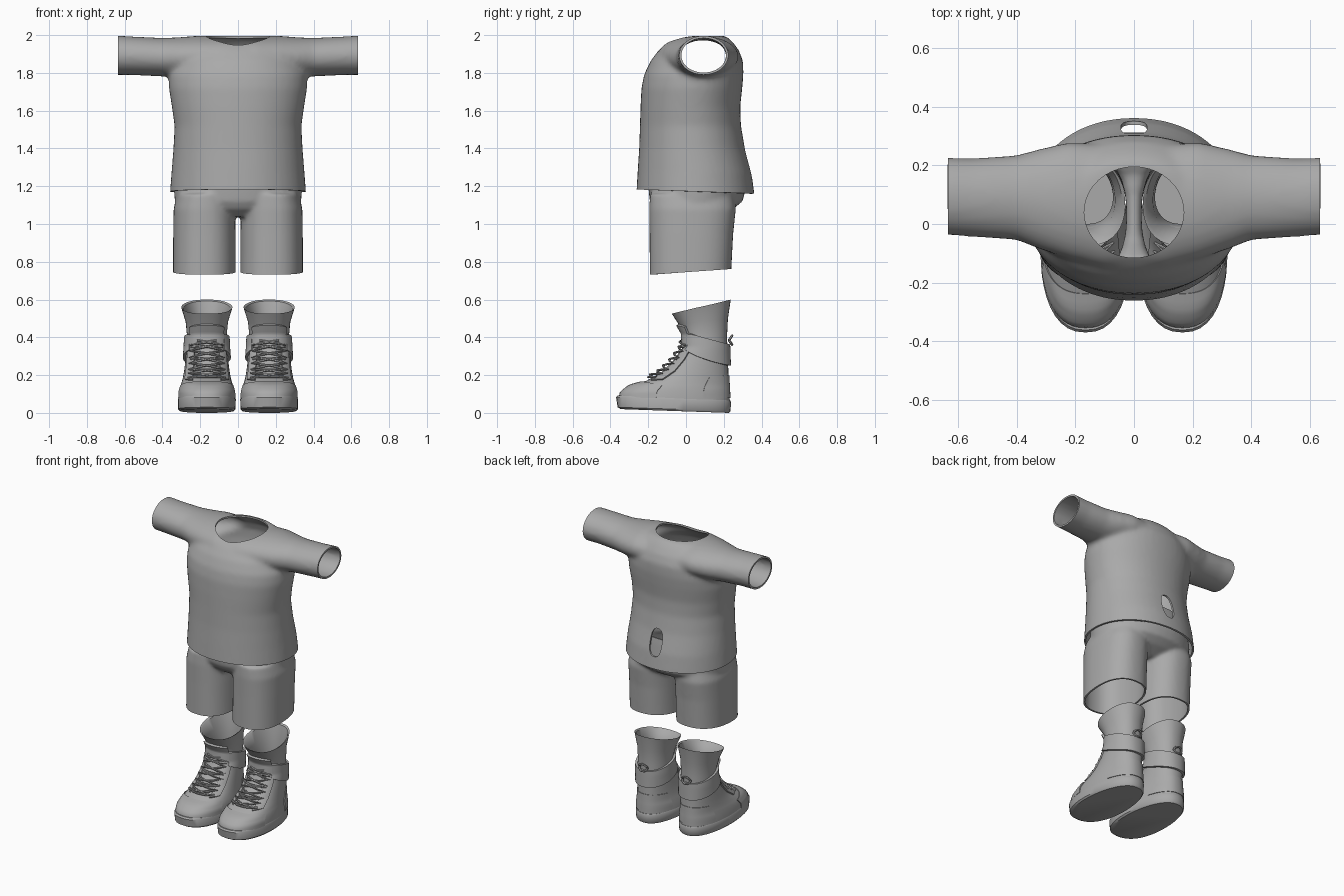
import bpy, bmesh, math
from mathutils import Vector

if "Cube" in bpy.data.objects:
    bpy.data.objects.remove(bpy.data.objects["Cube"])

grey = bpy.data.materials.new("plain grey")
grey.diffuse_color = (0.40, 0.40, 0.40, 1)
grey.use_nodes = True
grey.node_tree.nodes["Principled BSDF"].inputs["Base Color"].default_value = grey.diffuse_color
TAU = 2 * math.pi


def spow(v, p):
    return math.copysign(abs(v) ** p, v)


def mesh_object(name, verts, faces):
    me = bpy.data.meshes.new(name)
    me.from_pydata(verts, [], faces)
    ob = bpy.data.objects.new(name, me)
    bpy.context.collection.objects.link(ob)
    me.materials.append(grey)
    bm = bmesh.new()
    bm.from_mesh(me)
    bmesh.ops.recalc_face_normals(bm, faces=bm.faces)
    bm.to_mesh(me)
    bm.free()
    return ob


def loft(name, rings):
    """Closed solid through a row of closed rings."""
    n = len(rings[0])
    faces = [(i * n + j, i * n + (j + 1) % n, (i + 1) * n + (j + 1) % n, (i + 1) * n + j)
             for i in range(len(rings) - 1) for j in range(n)]
    faces += [tuple(range(n))[::-1], tuple(range((len(rings) - 1) * n, len(rings) * n))]
    return mesh_object(name, [p for r in rings for p in r], faces)


def flat_ring(zf, zb, yf, yb, hw, cx=0, p=0.95, n=48):
    """Horizontal ring, angle 0 at the front; front and back may differ in height."""
    pts = []
    for i in range(n):
        a = TAU * i / n
        k = (1 + math.cos(a)) / 2
        pts.append((cx + hw * spow(math.sin(a), p),
                    (yf + yb) / 2 - (yb - yf) / 2 * spow(math.cos(a), p),
                    zf * k + zb * (1 - k)))
    return pts


def modify(ob, kind, **settings):
    m = ob.modifiers.new(kind, kind)
    for k, v in settings.items():
        setattr(m, k, v)
    bpy.context.view_layer.objects.active = ob
    bpy.ops.object.modifier_apply(modifier=m.name)


def boolean(ob, other, operation):
    modify(ob, 'BOOLEAN', object=other, operation=operation, solver='EXACT')
    bpy.data.objects.remove(other)


def slice_off(ob, co, no):
    """Remove everything on the normal side of a plane, leaving it open."""
    bm = bmesh.new()
    bm.from_mesh(ob.data)
    bmesh.ops.bisect_plane(bm, geom=bm.verts[:] + bm.edges[:] + bm.faces[:],
                           plane_co=co, plane_no=no, clear_outer=True)
    bm.to_mesh(ob.data)
    bm.free()


def smooth(ob, angle=40):
    bpy.ops.object.select_all(action='DESELECT')
    ob.select_set(True)
    bpy.context.view_layer.objects.active = ob
    bpy.ops.object.shade_smooth_by_angle(angle=math.radians(angle))


def soften(ob, voxel):
    modify(ob, 'REMESH', mode='VOXEL', voxel_size=voxel)
    modify(ob, 'SMOOTH', factor=0.5, iterations=8)


# Shirt: torso and sleeves merged, opened and given thickness
torso = [(1.06, 1.04, -.266, .375, .366), (1.18, 1.16, -.262, .362, .36), (1.28, 1.27, -.256, .347, .352),
         (1.40, 1.40, -.248, .312, .342), (1.52, 1.52, -.244, .291, .336), (1.62, 1.62, -.241, .287, .35),
         (1.72, 1.72, -.236, .298, .366), (1.79, 1.79, -.222, .304, .366), (1.86, 1.86, -.19, .303, .34),
         (1.92, 1.92, -.145, .28, .29), (1.96, 1.96, -.095, .25, .24), (1.985, 1.985, -.05, .225, .2),
         (1.997, 1.997, 0, .2, .15)]
shirt = loft("shirt", [flat_ring(*r) for r in torso])
half = [(.70, .094, .132, 1.894, .104), (.63, .094, .132, 1.893, .104), (.55, .09, .134, 1.89, .102),
        (.40, .09, .145, 1.883, .102), (.32, .085, .172, 1.882, .106), (.22, .08, .2, 1.887, .109),
        (.10, .06, .21, 1.887, .111)]
sections = half + [(-x, *r) for x, *r in reversed(half)]
sleeves = loft("sleeves", [[(x, yc + ry * math.cos(TAU * i / 32), zc + rz * math.sin(TAU * i / 32))
                            for i in range(32)] for x, yc, ry, zc, rz in sections])
boolean(shirt, sleeves, 'UNION')
soften(shirt, .014)
slice_off(shirt, (0, .05, 1.172), (0, -.035, -1))
for s in (-1, 1):
    slice_off(shirt, (s * .635, 0, 1.9), (s, 0, 0))
modify(shirt, 'SOLIDIFY', thickness=.012, offset=-1)
# Neck opening
neck = loft("neck_cutter", [[(.17 * math.cos(TAU * i / 40), .04 + .155 * math.sin(TAU * i / 40), z)
                             for i in range(40)] for z in (1.82, 2.2)])
boolean(shirt, neck, 'DIFFERENCE')
# Upright slot low on the back
slot = loft("slot_cutter", [[(.045 * spow(math.cos(TAU * i / 32), .8), y, 1.33 + .09 * spow(math.sin(TAU * i / 32), .8))
                             for i in range(32)] for y in (.25, .5)])
boolean(shirt, slot, 'DIFFERENCE')
smooth(shirt)

# Shorts: pelvis merged with two legs
shorts = loft("shorts", [flat_ring(z, z, yf, yb, hw) for z, yf, yb, hw in (
    (1.04, -.12, .17, .22), (1.08, -.17, .25, .29), (1.12, -.192, .30, .335),
    (1.18, -.198, .315, .338), (1.30, -.205, .30, .328), (1.42, -.205, .28, .32))])
for s in (-1, 1):
    leg = loft("leg", [flat_ring(z, z, yf, yb, hw, s * cx, .85) for z, yf, yb, hw, cx in (
        (.62, -.192, .235, .166, .178), (.76, -.192, .240, .166, .178), (.95, -.193, .25, .165, .178),
        (1.08, -.195, .264, .163, .178), (1.16, -.19, .25, .15, .17))])
    boolean(shorts, leg, 'UNION')
soften(shorts, .011)
slice_off(shorts, (0, 0, 1.34), (0, 0, 1))
slice_off(shorts, (0, 0, .745), (0, .07, -1))
modify(shorts, 'SOLIDIFY', thickness=.012, offset=-1)
smooth(shorts)

# Boots: every part is made once and mirrored
CX = .165
UPPER = [(.065, .06, -.355, .232, .15), (.11, .12, -.345, .23, .148), (.145, .15, -.30, .228, .138),
         (.17, .19, -.21, .226, .128), (.215, .23, -.13, .224, .12), (.28, .28, -.065, .222, .113),
         (.35, .34, -.015, .22, .108), (.42, .40, -.012, .217, .105), (.47, .50, -.04, .222, .112),
         (.525, .60, -.075, .237, .135)]


def foot_point(r, a):
    zf, zb, yf, yb, hw = r
    k = (1 + math.cos(a)) / 2
    return Vector((CX + hw * (1 + .08 * math.cos(a)) * spow(math.sin(a), .85),
                   (yf + yb) / 2 - (yb - yf) / 2 * spow(math.cos(a), .95), zf * k + zb * (1 - k)))


def foot_ring(r, n=40):
    return [foot_point(r, TAU * i / n) for i in range(n)]


def on_boot(a, v, out=0.0):
    """Point on the upper at angle a and ring position v, lifted outwards."""
    def at(a, v):
        i = max(0, min(int(v), len(UPPER) - 2))
        return foot_point(UPPER[i], a).lerp(foot_point(UPPER[i + 1], a), v - i)
    p = at(a, v)
    normal = (at(a + .02, v) - at(a - .02, v)).cross(at(a, v + .05) - at(a, v - .05)).normalized()
    return p + normal * out


def mirror(ob):
    modify(ob, 'MIRROR', use_axis=(True, False, False), use_mirror_merge=False)
    smooth(ob)


def patch(name, a0, a1, low, high, out, na=24, nv=8):
    """Closed raised panel lying on the upper."""
    rows = []
    for j in range(nv + 1):
        for i in range(na + 1):
            a = a0 + (a1 - a0) * i / na
            v = low(a) + (high(a) - low(a)) * j / nv
            rows.append((a, v))
    n = na + 1
    verts = [on_boot(a, v, out) for a, v in rows] + [on_boot(a, v, -.006) for a, v in rows]
    top = [(j * n + i, j * n + i + 1, (j + 1) * n + i + 1, (j + 1) * n + i) for j in range(nv) for i in range(na)]
    m = len(rows)
    rim = ([i for i in range(na)] + [j * n + na for j in range(nv)]
           + [nv * n + i for i in range(na, 0, -1)] + [j * n for j in range(nv, 0, -1)])
    sides = [(rim[k], rim[(k + 1) % len(rim)], rim[(k + 1) % len(rim)] + m, rim[k] + m) for k in range(len(rim))]
    mirror(mesh_object(name, verts, top + [tuple(i + m for i in f) for f in top] + sides))


def tube(name, points, radius):
    cu = bpy.data.curves.new(name, 'CURVE')
    cu.dimensions, cu.bevel_depth, cu.bevel_resolution = '3D', radius, 1
    sp = cu.splines.new('POLY')
    sp.points.add(len(points) - 1)
    for q, p in zip(sp.points, points):
        q.co = (*p, 1)
    cu.materials.append(grey)
    ob = bpy.data.objects.new(name, cu)
    bpy.context.collection.objects.link(ob)
    bpy.ops.object.select_all(action='DESELECT')
    ob.select_set(True)
    bpy.context.view_layer.objects.active = ob
    bpy.ops.object.convert(target='MESH')
    mirror(bpy.context.object)


# Sole with a rounded lower edge
mirror(loft("sole", [foot_ring(r) for r in (
    (.02, 0, -.345, .228, .143), (.03, .01, -.362, .236, .152), (.082, .058, -.37, .238, .153),
    (.092, .066, -.362, .234, .149))]))
# Upper with a hollow shaft
lining = [(.52, .592, -.063, .227, .124), (.47, .50, -.028, .21, .1), (.40, .40, 0, .205, .093),
          (.25, .25, -.03, .205, .095)]
mirror(loft("boot_upper", [foot_ring(r) for r in UPPER + lining]))
# Raised panels
patch("toe_cap", -1.25, 1.25, lambda a: .3, lambda a: 2.7 - .5 * a * a, .005)
patch("tongue", -.75, .75, lambda a: 6.2, lambda a: 8.0 - .5 * a * a, .014)
for s in (-1, 1):
    patch("lace_panel", s * .5, s * .95, lambda a: 3.0, lambda a: 7.0, .009, 6, 16)
patch("heel_panel", 2.1, TAU - 2.1, lambda a: .3, lambda a: 3.2, .004)
patch("ankle_strap", .75, TAU - .75, lambda a: 5.9 - .75 * (1 - math.cos(a)),
      lambda a: 7.2 - .42 * (1 - math.cos(a)), .015, 40)
# Laces: two crossing zigzags and straight bars
for s in (-1, 1):
    zig = []
    for k in range(7):
        for f in range(4):
            side = s * (1 if k % 2 else -1) * (1 - f / 2)
            zig.append(on_boot(.68 * side, 3.1 + .5 * (k + f / 4), .014 + .006 * (1 - abs(side))))
    tube("lace", zig, .006)
for k in range(4):
    tube("lace_bar", [on_boot(-.65 + 1.3 * i / 6, 3.2 + .9 * k, .012) for i in range(7)], .006)
# Pull loop at the back of the strap
tube("pull_loop", [(CX + .03 * math.cos(TAU * i / 16), .228 + .016 * abs(math.sin(TAU * i / 16)),
                    .385 + .024 * math.sin(TAU * i / 16)) for i in range(17)], .007)
